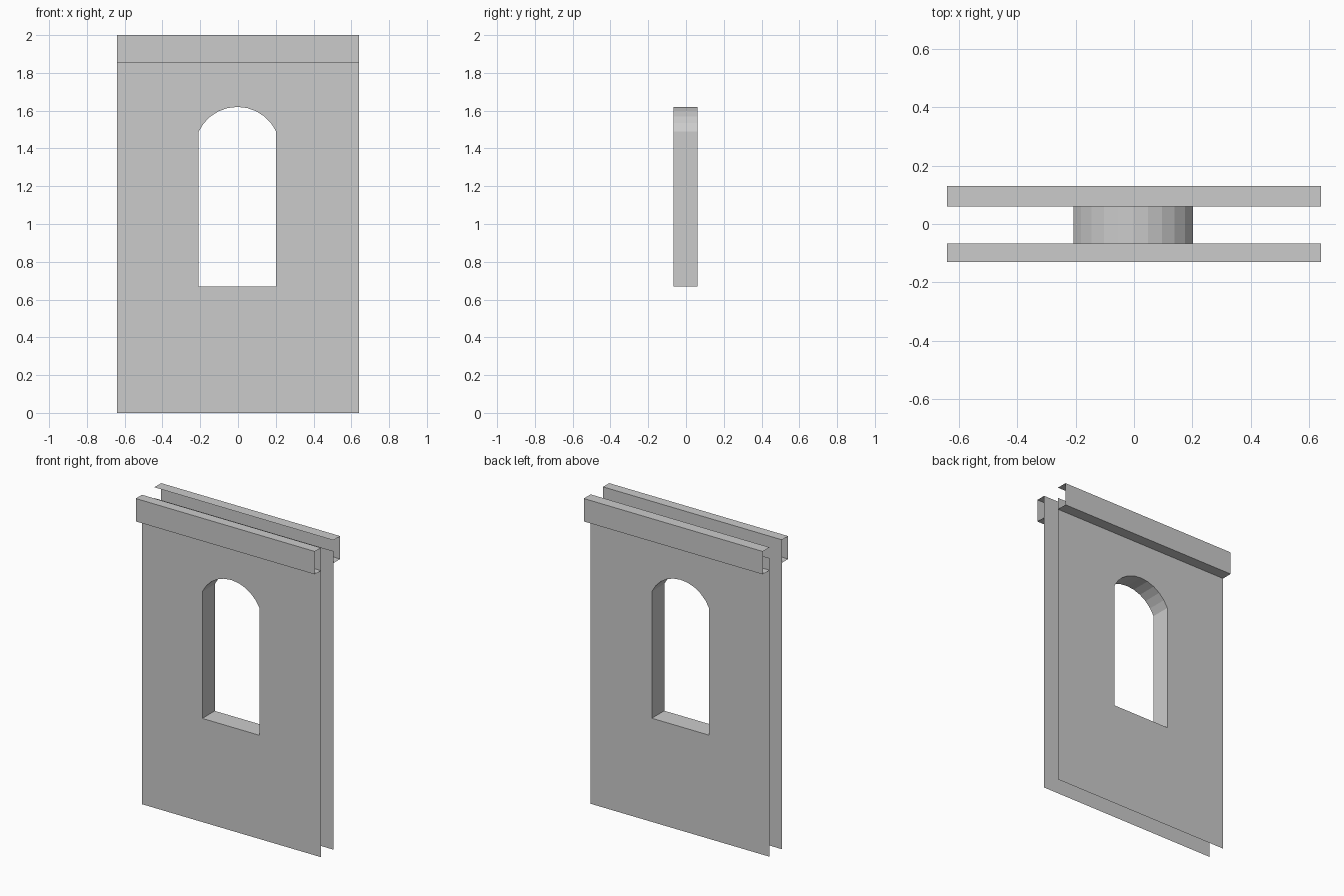
import bpy, bmesh, math

if "Cube" in bpy.data.objects:
    bpy.data.objects.remove(bpy.data.objects["Cube"])

HALF_W = 0.64
Y_FRONT, Y_BACK, Y_OUT = -0.067, 0.06, 0.13
WIN_L, WIN_R, SILL, SPRING, CROWN = -0.208, 0.202, 0.67, 1.49, 1.62


def make_object(name, bm):
    me = bpy.data.meshes.new(name)
    bm.to_mesh(me)
    bm.free()
    ob = bpy.data.objects.new(name, me)
    bpy.context.collection.objects.link(ob)
    return ob


def window_outline(segments=10):
    # Segmental arch over a rectangular opening, counter-clockwise from the sill
    cx, half, rise = (WIN_L + WIN_R) / 2, (WIN_R - WIN_L) / 2, CROWN - SPRING
    r = (half ** 2 + rise ** 2) / (2 * rise)
    a = math.asin(half / r)
    pts = [(WIN_L, SILL), (WIN_R, SILL)]
    for i in range(segments + 1):
        t = a - 2 * a * i / segments
        pts.append((cx + r * math.sin(t), CROWN - r + r * math.cos(t)))
    return pts


def wall_sheet(name, y, top, facing):
    bm = bmesh.new()
    outer = [(-HALF_W, 0), (HALF_W, 0), (HALF_W, top), (-HALF_W, top)]
    edges = []
    for loop in (outer, window_outline()):
        vs = [bm.verts.new((x, y, z)) for x, z in loop]
        edges += [bm.edges.new((vs[i - 1], vs[i])) for i in range(len(vs))]
    bmesh.ops.triangle_fill(bm, edges=edges, use_beauty=True, normal=(0, facing, 0))
    for f in bm.faces:
        f.normal_update()
        if f.normal.y * facing < 0:
            f.normal_flip()
    return make_object(name, bm)


def sweep(name, rings, closed=False, outward=None):
    # Joins neighbouring point rings with quads
    bm = bmesh.new()
    rows = [[bm.verts.new(p) for p in ring] for ring in rings]
    for a, b in zip(rows, rows[1:]):
        n = len(a)
        for i in range(n if closed else n - 1):
            j = (i + 1) % n
            bm.faces.new((a[i], a[j], b[j], b[i]))
    if outward:
        for f in bm.faces:
            f.normal_update()
            if f.normal.dot(f.calc_center_median() - outward) < 0:
                f.normal_flip()
    return make_object(name, bm)


def trim(name, y_in, y_out):
    # Open-ended channel: top, outer face and underside
    from mathutils import Vector
    profile = [(y_in, 2.0), (y_out, 2.0), (y_out, 1.852), (y_in, 1.852)]
    rings = [[(x, y, z) for y, z in profile] for x in (-HALF_W, HALF_W)]
    return sweep(name, rings, outward=Vector((0, y_in, 1.926)))


# Two thin wall skins
wall_sheet("front_wall", Y_FRONT, 2.0, -1)
wall_sheet("back_wall", Y_BACK, 1.93, 1)

# Window lining joining both skins
outline = window_outline()
sweep("window_reveal", [[(x, y, z) for x, z in outline] for y in (Y_FRONT, Y_BACK)], closed=True)

# Cornice trims along the top
trim("front_trim", Y_FRONT, -Y_OUT)
trim("back_trim", Y_BACK, Y_OUT)
